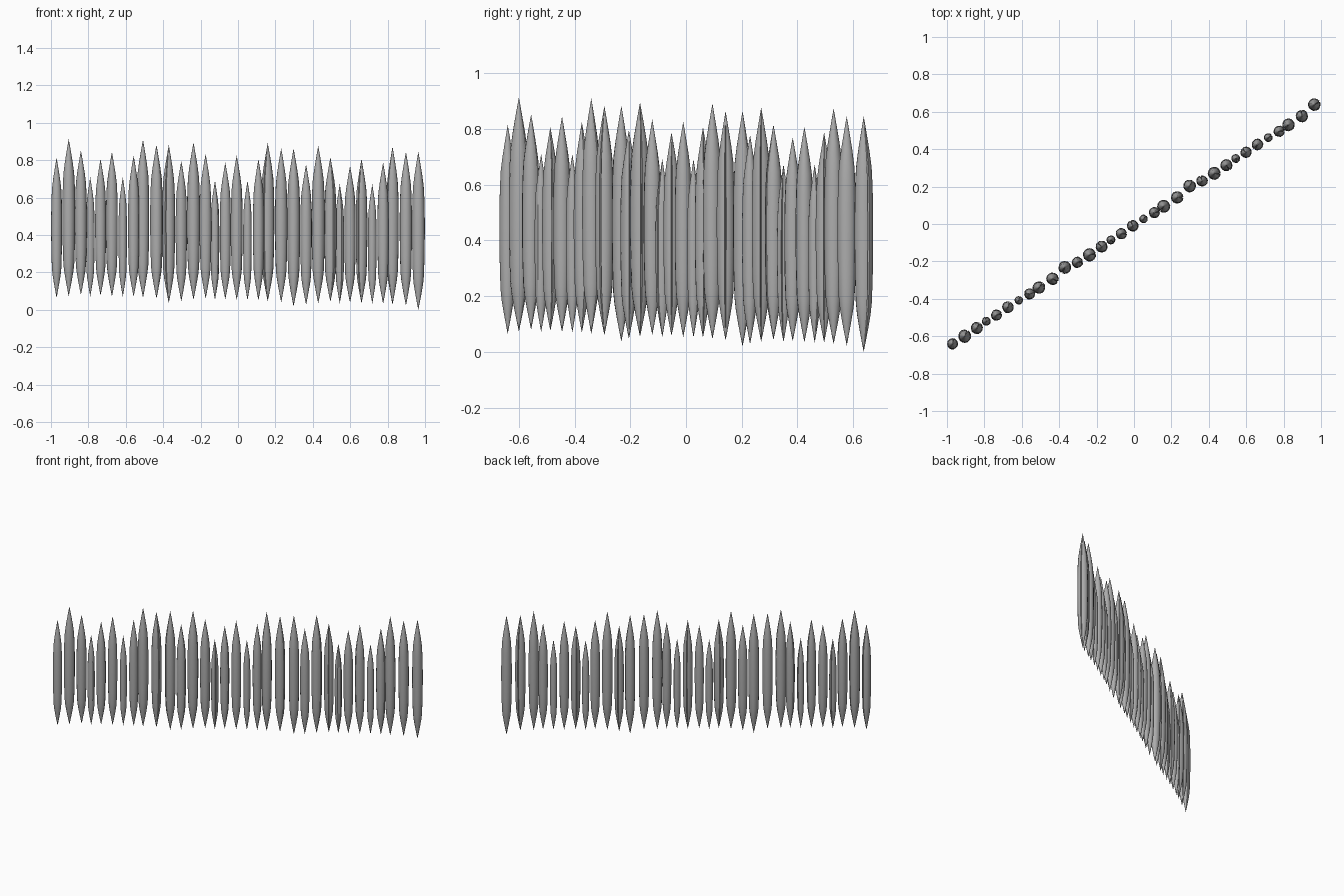
import bpy
import bmesh
import math
import random

if "Cube" in bpy.data.objects:
    bpy.data.objects.remove(bpy.data.objects["Cube"])

random.seed(4)

wood = bpy.data.materials.new("weathered grey")
wood.diffuse_color = (0.42, 0.42, 0.42, 1)
wood.use_nodes = True
wood.node_tree.nodes["Principled BSDF"].inputs["Base Color"].default_value = wood.diffuse_color

# One fence panel: x, y, bottom z, top z, radius of each stake
PANEL = [
    (-0.970, -0.640, 0.065, 0.815, 0.030),
    (-0.905, -0.600, 0.073, 0.914, 0.035),
    (-0.840, -0.556, 0.080, 0.853, 0.032),
    (-0.790, -0.520, 0.072, 0.710, 0.024),
    (-0.735, -0.487, 0.076, 0.807, 0.030),
    (-0.674, -0.445, 0.072, 0.845, 0.031),
    (-0.616, -0.408, 0.070, 0.710, 0.023),
    (-0.558, -0.374, 0.070, 0.825, 0.030),
    (-0.508, -0.340, 0.065, 0.911, 0.034),
    (-0.436, -0.293, 0.060, 0.883, 0.033),
    (-0.370, -0.232, 0.037, 0.883, 0.034),
]
PANEL_STEP = (0.667, 0.435, -0.0185)

# Lengthwise profile: fraction of length, fraction of radius
PROFILE = [(0.04, 0.20), (0.10, 0.48), (0.16, 0.73), (0.21, 0.86),
           (0.32, 0.95), (0.45, 1.0), (0.58, 1.0), (0.70, 0.94),
           (0.78, 0.84), (0.85, 0.62), (0.92, 0.34), (0.97, 0.13)]
SIDES = 14


def stake(name, x, y, low, high, radius):
    """Round log sharpened at both ends, with one narrow drying crack."""
    bm = bmesh.new()
    wobble = [random.uniform(0.96, 1.04) for _ in range(SIDES)]
    crack = random.uniform(0, 2 * math.pi)
    # angle and radius around the log, with the crack as a narrow notch
    section = [(crack + 2 * math.pi * i / SIDES, wobble[i]) for i in range(1, SIDES)]
    section += [(crack - 0.10, 1.0), (crack, 0.78), (crack + 0.10, 1.0)]
    rings = []
    for t, f in PROFILE:
        z = low + t * (high - low)
        rings.append([bm.verts.new((x + radius * f * w * math.cos(a),
                                    y + radius * f * w * math.sin(a), z))
                      for a, w in section])
    bottom = bm.verts.new((x, y, low))
    top = bm.verts.new((x, y, high))
    n = len(section)
    for i in range(n):
        j = (i + 1) % n
        for r0, r1 in zip(rings, rings[1:]):
            bm.faces.new((r0[i], r0[j], r1[j], r1[i]))
        bm.faces.new((bottom, rings[0][j], rings[0][i]))
        bm.faces.new((top, rings[-1][i], rings[-1][j]))
    bmesh.ops.recalc_face_normals(bm, faces=bm.faces[:])
    mesh = bpy.data.meshes.new(name)
    bm.to_mesh(mesh)
    bm.free()
    mesh.materials.append(wood)
    obj = bpy.data.objects.new(name, mesh)
    bpy.context.collection.objects.link(obj)
    bpy.ops.object.select_all(action='DESELECT')
    obj.select_set(True)
    bpy.context.view_layer.objects.active = obj
    bpy.ops.object.shade_smooth_by_angle(angle=math.radians(40))


# Three panels repeated along the diagonal
for p in range(3):
    dx, dy, dz = (p * s for s in PANEL_STEP)
    for k, (x, y, low, high, radius) in enumerate(PANEL):
        stake(f"panel_{p + 1}_stake_{k + 1}", x + dx, y + dy, low + dz, high + dz, radius)
